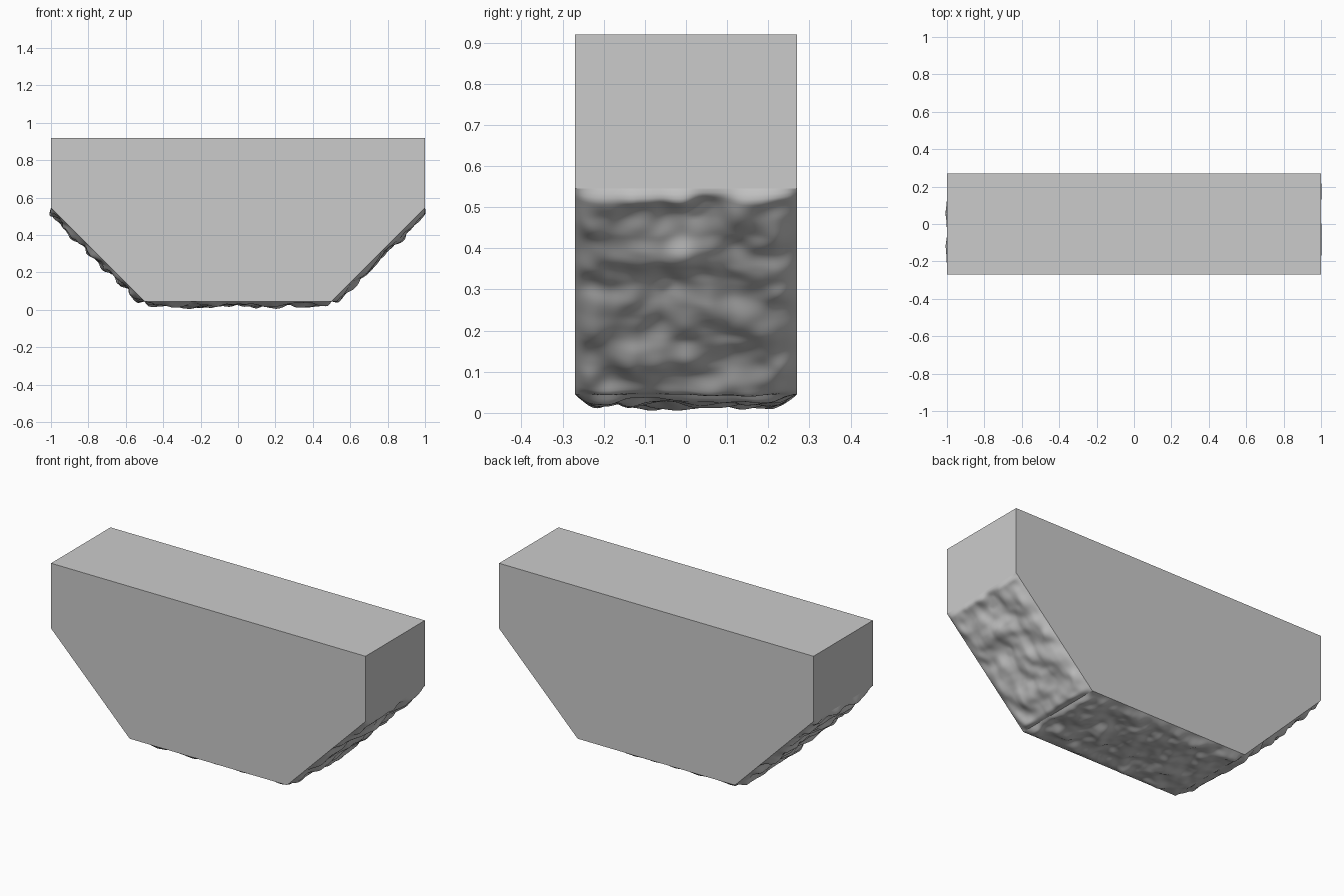
import bpy, bmesh, math
from mathutils import Vector, noise

if "Cube" in bpy.data.objects:
    bpy.data.objects.remove(bpy.data.objects["Cube"])

HALF_DEPTH = 0.27
PROFILE = [(-1, 0.545), (-0.5, 0.045), (0.5, 0.045), (1, 0.545), (1, 0.92), (-1, 0.92)]


def finish(name, bm):
    mesh = bpy.data.meshes.new(name)
    bm.to_mesh(mesh)
    bm.free()
    obj = bpy.data.objects.new(name, mesh)
    bpy.context.collection.objects.link(obj)
    return obj


# Flat-sided block: front, back, ends and top; rough panels close the underside
bm = bmesh.new()
front = [bm.verts.new((x, -HALF_DEPTH, z)) for x, z in PROFILE]
back = [bm.verts.new((x, HALF_DEPTH, z)) for x, z in PROFILE]
bm.faces.new(front)
bm.faces.new(back[::-1])
for i in (3, 4, 5):
    j = (i + 1) % 6
    bm.faces.new((front[j], front[i], back[i], back[j]))
finish("stone_block", bm)


def ease(d, width):
    t = min(max(d / width, 0), 1)
    return math.sin(t * math.pi / 2)


def rough_panel(name, start, end, step=0.008):
    """Rippled panel whose bumps fade to zero at its four edges."""
    a, b = Vector((start[0], 0, start[1])), Vector((end[0], 0, end[1]))
    length = (b - a).length
    along = (b - a) / length
    normal = Vector((along.z, 0, -along.x))
    nu, nv = round(length / step), round(2 * HALF_DEPTH / step)
    bm = bmesh.new()
    rows = []
    for i in range(nu + 1):
        u = length * i / nu
        row = []
        for j in range(nv + 1):
            y = HALF_DEPTH * (2 * j / nv - 1)
            base = a + along * u
            # Ripples are longer across the depth than along the profile
            p = Vector(((base.x - base.z) * 9, y * 8, base.z * 12 + 3.7))
            h = 0.020 + 0.026 * noise.noise(p) + 0.009 * noise.noise(p * 2.1)
            h = min(max(h, 0.002), 0.045)
            h *= ease(min(u, length - u), 0.03) * ease(HALF_DEPTH - abs(y), 0.06)
            pos = base + normal * h
            row.append(bm.verts.new((pos.x, y, max(pos.z, 0))))
        rows.append(row)
    for r0, r1 in zip(rows, rows[1:]):
        for j in range(nv):
            f = bm.faces.new((r0[j], r0[j + 1], r1[j + 1], r1[j]))
            f.smooth = True
    return finish(name, bm)


# Rough underside: left slope, bottom, right slope
for i, name in enumerate(("left_rough_slope", "rough_bottom", "right_rough_slope")):
    rough_panel(name, PROFILE[i], PROFILE[i + 1])
